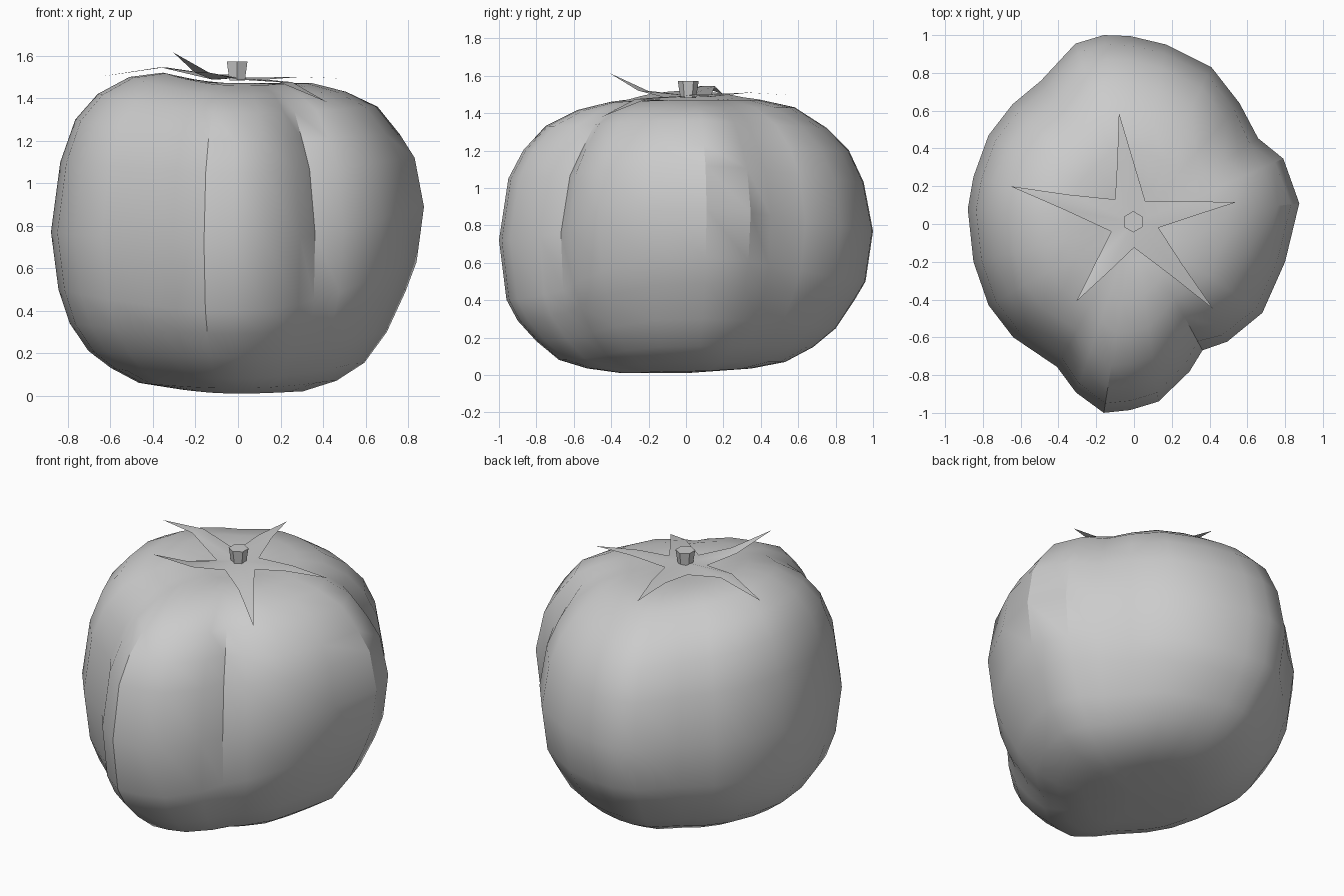
import bpy
import math
from mathutils import Vector

default_cube = bpy.data.objects.get("Cube")
if default_cube:
    bpy.data.objects.remove(default_cube, do_unlink=True)


def make_material(name, colour):
    material = bpy.data.materials.new(name)
    material.use_nodes = True
    material.diffuse_color = colour
    material.node_tree.nodes["Principled BSDF"].inputs["Base Color"].default_value = colour
    return material


def make_object(name, vertices, faces, material, smooth_angle):
    mesh = bpy.data.meshes.new(name)
    mesh.from_pydata(vertices, [], faces)
    mesh.materials.append(material)
    mesh.update()
    item = bpy.data.objects.new(name, mesh)
    bpy.context.collection.objects.link(item)
    bpy.ops.object.select_all(action="DESELECT")
    item.select_set(True)
    bpy.context.view_layer.objects.active = item
    bpy.ops.object.shade_smooth_by_angle(angle=math.radians(smooth_angle))
    return item


grey = make_material("plain grey", (0.6, 0.6, 0.6, 1.0))

# Widest outline of the fruit, counter-clockwise
outline = [(.875, .11), (.8, .35), (.68, .47), (.56, .64), (.41, .83), (.17, .95),
           (-.02, .995), (-.16, 1), (-.31, .955), (-.5, .77), (-.65, .64),
           (-.77, .47), (-.85, .25), (-.88, .08), (-.85, -.2), (-.77, -.43),
           (-.64, -.6), (-.42, -.78), (-.31, -.9), (-.16, -1), (-.02, -.985),
           (.13, -.94), (.3, -.8), (.38, -.7), (.5, -.63), (.68, -.47), (.8, -.2)]

# Ring sizes from crown to base, with ring heights on each of the four sides
ring_sizes = [.2, .4, .58, .75, .87, .95, 1, .96, .9, .8, .68, .53, .35]
left_z = [1.47, 1.47, 1.43, 1.36, 1.23, 1.12, .89, .63, .49, .3, .155, .07, .02]
back_z = [1.47, 1.47, 1.43, 1.32, 1.2, 1.03, .77, .5, .4, .25, .15, .07, .035]
right_z = [1.48, 1.52, 1.5, 1.42, 1.3, 1.1, .77, .5, .34, .21, .13, .06, .035]
front_z = [1.47, 1.46, 1.415, 1.33, 1.2, 1.05, .72, .4, .29, .18, .08, .035, .01]

# Creases between the lobes: direction in degrees and depth
creases = [(33, .07), (128, .04), (241, .06), (298, .09)]


def crease_depth(angle, ring):
    fade = max(0, 1 - abs(ring - 4) / 4)
    total = 0
    for direction, depth in creases:
        gap = (math.degrees(angle) - direction + 180) % 360 - 180
        total += depth * math.exp(-(gap / 9) ** 2)
    return total * fade


# Fruit body
vertices, faces = [], []
columns = len(outline)
for ring, size in enumerate(ring_sizes):
    for x, y in outline:
        angle = math.atan2(y, x)
        side_z = left_z if x > 0 else right_z
        end_z = back_z if y > 0 else front_z
        z = side_z[ring] * math.cos(angle) ** 2 + end_z[ring] * math.sin(angle) ** 2
        scale = size * (1 - crease_depth(angle, ring))
        vertices.append((x * scale, y * scale, z))
crown = len(vertices)
base = crown + 1
vertices += [(0, 0, 1.45), (0, 0, .01)]
last_ring = (len(ring_sizes) - 1) * columns
for i in range(columns):
    j = (i + 1) % columns
    faces.append((crown, i, j))
    faces.append((base, last_ring + j, last_ring + i))
    for ring in range(len(ring_sizes) - 1):
        a, b = ring * columns, (ring + 1) * columns
        faces.append((a + i, b + i, b + j, a + j))
make_object("fruit_body", vertices, faces, grey, 30)

# Star-shaped leaves: tip and middle height of each, with notches between them
leaves = [((.54, .115, 1.49), 1.5), ((-.08, .59, 1.495), 1.51),
          ((-.655, .2, 1.5), 1.545), ((-.305, -.41, 1.615), 1.52),
          ((.42, -.45, 1.38), 1.475)]
notches = [(.13, -.02), (.06, .12), (-.1, .13), (-.12, -.04), (0, -.125)]
vertices, faces = [(0, .01, 1.495)], []
vertices += [(x, y, 1.487) for x, y in notches]
for i, (tip, middle_z) in enumerate(leaves):
    before, after = 1 + i, 1 + (i + 1) % len(notches)
    root = (Vector(vertices[before]) + Vector(vertices[after])) / 2
    tip = Vector(tip)
    middle = root.lerp(tip, .45)
    middle.z = middle_z
    across = (tip - root).cross(Vector((0, 0, 1))).normalized() * .042
    first = len(vertices)
    vertices += [middle + across, middle, middle - across, tip]
    faces += [(0, before, first, first + 1), (0, first + 1, first + 2, after),
              (first, first + 3, first + 1), (first + 1, first + 3, first + 2)]
make_object("leaf_star", vertices, faces, grey, 40)

# Short six-sided stem, flared at the top
bpy.ops.mesh.primitive_cone_add(vertices=6, radius1=.042, radius2=.056, depth=.09,
                                location=(-.004, .012, 1.527))
stem = bpy.context.object
stem.name = "stem"
stem.data.materials.append(grey)
